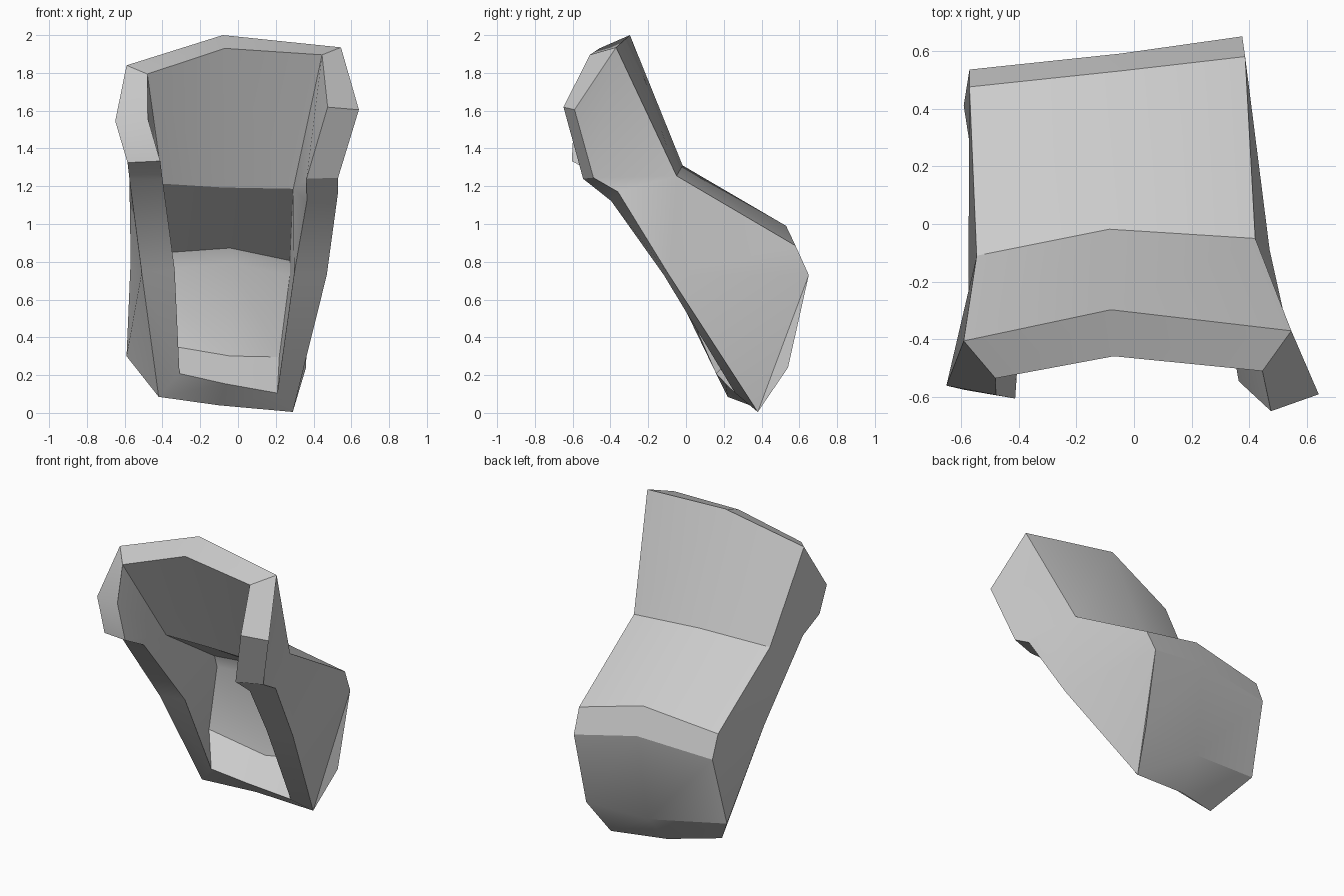
import bpy
import bmesh
import math

# Remove the default object
default_cube = bpy.data.objects.get("Cube")
if default_cube:
    bpy.data.objects.remove(default_cube, do_unlink=True)

THICKNESS = 0.176

# Cross-sections of the bent back wall, top to bottom: (left, middle, right) as drawn in x
back_rows = [
    [(-.59, -.405, 1.84), (-.08, -.297, 2.0), (.545, -.37, 1.935)],    # top rim
    [(-.545, -.11, 1.27), (-.085, -.018, 1.31), (.42, -.05, 1.255)],   # waist fold
    [(-.57, .475, .92), (-.05, .53, .99), (.385, .58, .885)],          # upper bend
    [(-.57, .535, .77), (-.05, .59, .81), (.375, .65, .73)],           # lower bend
    [(-.59, .41, .3), (-.07, .5, .225), (.36, .54, .24)],              # heel
    [(-.42, .22, .085), (-.1, .34, .04), (.29, .38, .005)],            # bottom rim
]

# Free front edge of each side wall, top to bottom: wing, wing foot, step, kink
front_edges = {
    "negative_x": [(-.65, -.56, 1.545), (-.585, -.575, 1.325),
                   (-.575, -.415, 1.24), (-.51, -.1, .745)],
    "positive_x": [(.64, -.59, 1.605), (.53, -.49, 1.245),
                   (.53, -.36, 1.17), (.47, -.09, .73)],
}


def make_material(name, value):
    """Plain single-colour material."""
    material = bpy.data.materials.new(name)
    material.use_nodes = True
    colour = (value, value, value, 1)
    material.diffuse_color = colour
    shader = material.node_tree.nodes["Principled BSDF"]
    shader.inputs["Base Color"].default_value = colour
    shader.inputs["Roughness"].default_value = 0.8
    return material


def add_back_wall(bm, rows):
    """Quads joining each cross-section to the next one."""
    for upper, lower in zip(rows, rows[1:]):
        for left in range(len(upper) - 1):
            right = left + 1
            bm.faces.new((upper[left], upper[right], lower[right], lower[left]))


def add_side_wall(bm, column, edge, flip):
    """Faces between one end of the back wall and its free front edge."""
    top, waist, upper_bend, lower_bend, heel, bottom = column
    wing, foot, step, kink = edge
    faces = [
        (top, wing, foot, waist),
        (waist, foot, step),
        (waist, step, kink, upper_bend),
        (upper_bend, kink, lower_bend),
    ]
    if flip:
        faces += [(lower_bend, kink, heel), (heel, kink, bottom)]
    else:
        faces += [(lower_bend, kink, bottom), (lower_bend, bottom, heel)]
    for face in faces:
        bm.faces.new(tuple(reversed(face)) if flip else face)


# Outer surface of the shell
bm = bmesh.new()
rows = [[bm.verts.new(point) for point in row] for row in back_rows]
add_back_wall(bm, rows)
for side, points in front_edges.items():
    flip = side == "negative_x"
    column = [row[0 if flip else -1] for row in rows]
    edge = [bm.verts.new(point) for point in points]
    add_side_wall(bm, column, edge, flip)
bm.normal_update()

mesh = bpy.data.meshes.new("bent_shell")
bm.to_mesh(mesh)
bm.free()
mesh.materials.append(make_material("plain grey", 0.6))
shell = bpy.data.objects.new("bent_shell", mesh)
bpy.context.collection.objects.link(shell)

# Wall thickness grows inward
solidify = shell.modifiers.new("wall_thickness", "SOLIDIFY")
solidify.thickness = THICKNESS
solidify.offset = -1
solidify.use_even_offset = False

bpy.ops.object.select_all(action="DESELECT")
shell.select_set(True)
bpy.context.view_layer.objects.active = shell
bpy.ops.object.modifier_apply(modifier=solidify.name)

# Soft shading on gentle bends, crisp folds and rims
bpy.ops.object.shade_smooth_by_angle(angle=math.radians(30))
